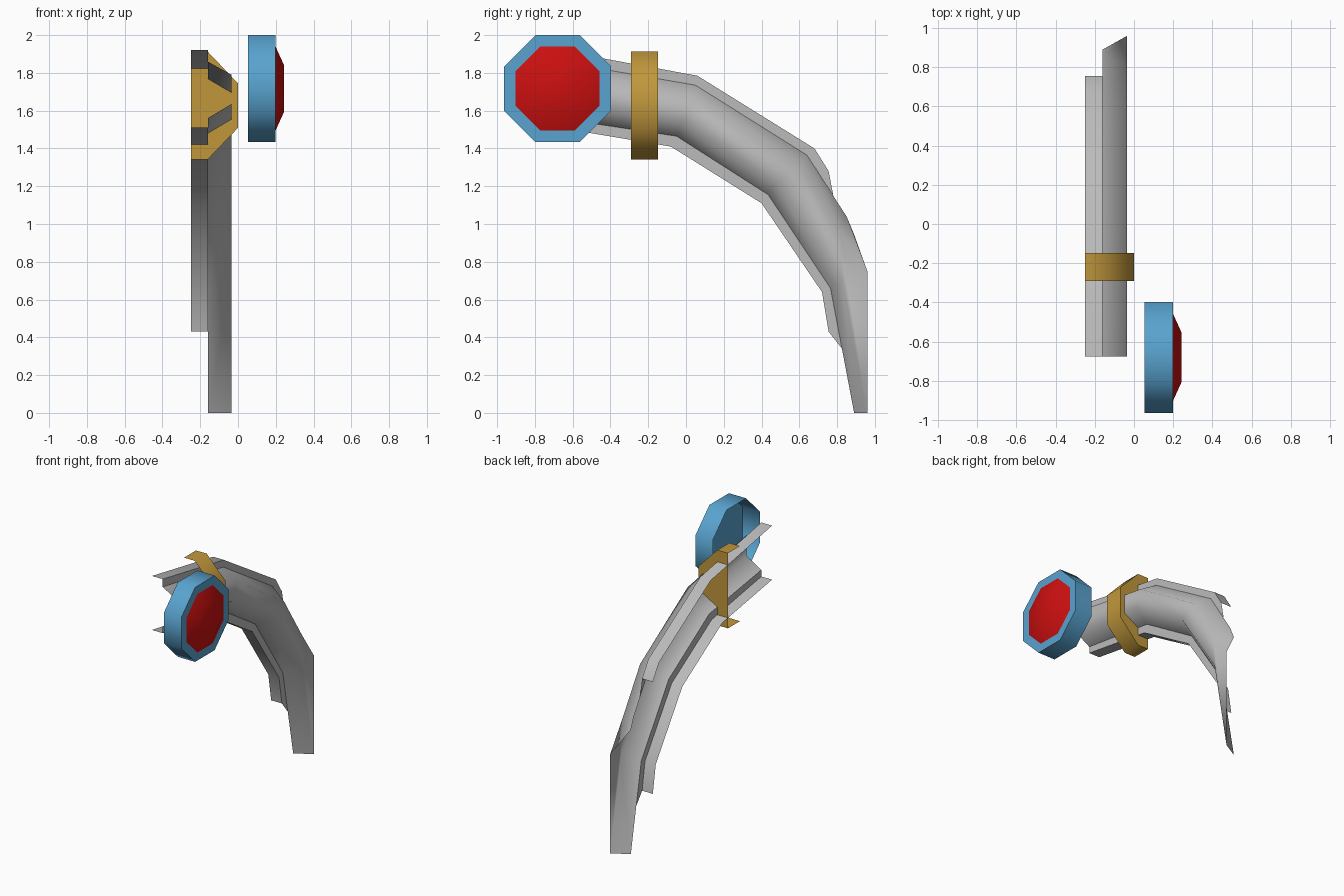
import bpy, bmesh, math

cube = bpy.data.objects.get("Cube")
if cube:
    bpy.data.objects.remove(cube, do_unlink=True)


def material(name, rgb):
    m = bpy.data.materials.new(name)
    m.use_nodes = True
    m.diffuse_color = (*rgb, 1)
    m.node_tree.nodes["Principled BSDF"].inputs["Base Color"].default_value = (*rgb, 1)
    return m


GREY = material("grey", (0.5, 0.5, 0.5))
BLUE = material("blue", (0.1, 0.366, 0.624))
GOLD = material("gold", (0.53, 0.31, 0.045))
RED = material("red", (0.61, 0.005, 0.005))


def loft(name, sections, mat, angle, closed=False, cap=False):
    """Skin a list of equal-length sections; optionally fill the last one."""
    bm = bmesh.new()
    rows = [[bm.verts.new(p) for p in s] for s in sections]
    n = len(rows[0])
    for a, b in zip(rows, rows[1:]):
        for i in range(n if closed else n - 1):
            j = (i + 1) % n
            bm.faces.new((a[i], a[j], b[j], b[i]))
    if cap:
        bm.faces.new(rows[-1])
    bmesh.ops.recalc_face_normals(bm, faces=bm.faces)
    mesh = bpy.data.meshes.new(name)
    bm.to_mesh(mesh)
    bm.free()
    mesh.materials.append(mat)
    ob = bpy.data.objects.new(name, mesh)
    bpy.context.collection.objects.link(ob)
    bpy.ops.object.select_all(action="DESELECT")
    ob.select_set(True)
    bpy.context.view_layer.objects.active = ob
    bpy.ops.object.shade_smooth_by_angle(angle=math.radians(angle))
    return ob


# Depths of the curved half tube: flange rim, tube seam, outer wall
RIM, SEAM, WALL = -0.25, -0.16, -0.035
FRONT = -0.675

# Side-view paths (y, z)
top_seam = [(FRONT, 1.86), (0.05, 1.735), (0.64, 1.365), (0.85, 1.04), (0.89, 0.945)]
top_wall = [(FRONT, 1.79), (0.03, 1.665), (0.60, 1.30), (0.81, 0.97), (0.96, 0.75)]
low_wall = [(FRONT, 1.635), (-0.02, 1.535), (0.48, 1.22), (0.83, 0.70), (0.96, 0)]
low_seam = [(FRONT, 1.56), (-0.05, 1.465), (0.435, 1.155), (0.765, 0.66), (0.89, 0)]

# Curved half tube, open at the back and at both ends
loft("curved_tube",
     [[(SEAM, *a), (WALL, *b), (WALL, *c), (SEAM, *d)]
      for a, b, c, d in zip(top_seam, top_wall, low_wall, low_seam)], GREY, 75)

# Stepped flanges along both seams, each ending in a tapered step
top_flange = [(FRONT, 1.92), (0.06, 1.785), (0.68, 1.40), (0.755, 1.28)]
low_flange = [(FRONT, 1.51), (-0.08, 1.41), (0.40, 1.11), (0.72, 0.64), (0.755, 0.43)]
for name, outer, seam in (
        ("upper_flange", top_flange, top_seam[:3] + [(0.78, 1.15)]),
        ("lower_flange", low_flange, low_seam[:4] + [(0.826, 0.34)])):
    loft(name, [[(RIM, *o), (SEAM, *o), (SEAM, *s)] for o, s in zip(outer, seam)],
         GREY, 40)

# Half-octagon collar, closed on its rear side
half = [(RIM, 0.285), (SEAM, 0.285), (0, 0.118)]
outline = half + [(x, -z) for x, z in reversed(half)]
loft("collar", [[(x, y, 1.627 + z) for x, z in outline] for y in (-0.29, -0.147)],
     GOLD, 50, cap=True)


# Octagonal button: hollow cup with a shallow dome on its face
def octagon(x, flat_radius):
    r = flat_radius / math.cos(math.pi / 8)
    turns = [(i + 0.5) * math.pi / 4 for i in range(8)]
    return [(x, -0.68 + r * math.cos(t), 1.717 + r * math.sin(t)) for t in turns]


loft("button_cup", [octagon(0.053, 0.283), octagon(0.198, 0.283)], BLUE, 50,
     closed=True, cap=True)
loft("button_dome", [octagon(0.199, 0.222), octagon(0.243, 0.125)], RED, 50,
     closed=True, cap=True)
